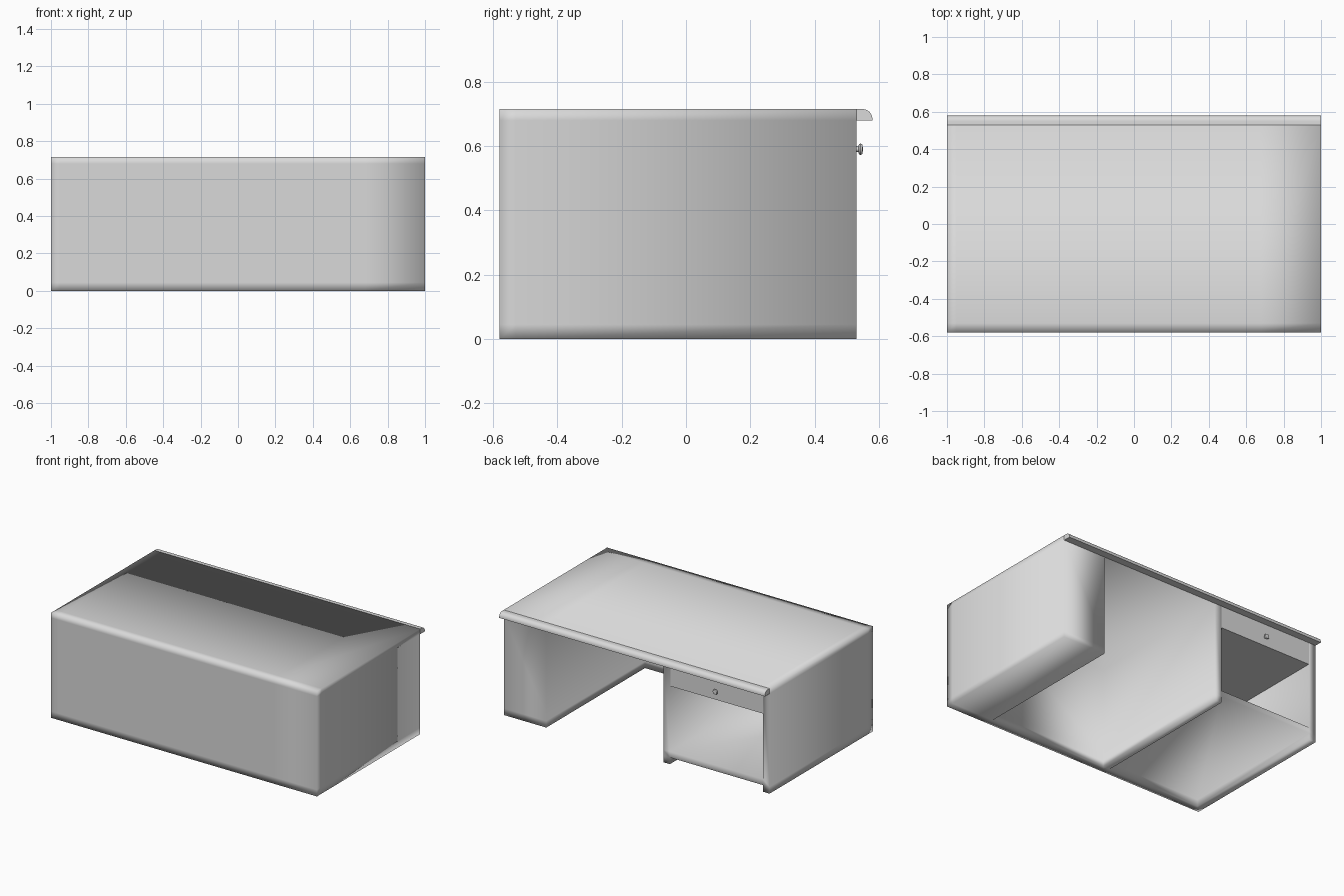
import bpy, bmesh, math
from mathutils import Vector

if "Cube" in bpy.data.objects:
    bpy.data.objects.remove(bpy.data.objects["Cube"])

grey = bpy.data.materials.new("light_grey")
grey.diffuse_color = (0.7, 0.7, 0.7, 1)
grey.use_nodes = True
grey.node_tree.nodes["Principled BSDF"].inputs["Base Color"].default_value = grey.diffuse_color


def finish(bm, name, angle=None):
    """Turn a bmesh into a named object; angle=None keeps flat faces."""
    bmesh.ops.remove_doubles(bm, verts=bm.verts, dist=1e-5)
    bmesh.ops.recalc_face_normals(bm, faces=bm.faces)
    me = bpy.data.meshes.new(name)
    bm.to_mesh(me)
    bm.free()
    ob = bpy.data.objects.new(name, me)
    me.materials.append(grey)
    bpy.context.collection.objects.link(ob)
    if angle is not None:
        bpy.ops.object.select_all(action='DESELECT')
        ob.select_set(True)
        bpy.context.view_layer.objects.active = ob
        if angle >= 180:
            bpy.ops.object.shade_smooth()
        else:
            bpy.ops.object.shade_smooth_by_angle(angle=math.radians(angle))
    return ob


# Desk body: panels laid out on a coarse grid of cells, joined into one skin
GRID = ([-1, -0.95, -0.25, -0.20, 0.68, 1],
        [-0.58, -0.53, 0.53],
        [0, 0.045, 0.085, 0.68, 0.715])
SIZE = [len(g) - 1 for g in GRID]


def solid(c):
    i, j, k = c
    if any(n < 0 or n >= s for n, s in zip(c, SIZE)):
        return False
    if j == 0 or k == 3:          # front panel and top
        return True
    if i in (0, 2, 4):            # outer wall, inner wall, solid pedestal
        return True
    return i == 1 and k == 1      # bottom shelf of the open pedestal


bm = bmesh.new()
for i in range(SIZE[0]):
    for j in range(SIZE[1]):
        for k in range(SIZE[2]):
            c = (i, j, k)
            if not solid(c):
                continue
            for axis in range(3):
                for side in (0, 1):
                    n = list(c)
                    n[axis] += 2 * side - 1
                    if solid(n):
                        continue
                    u, v = (axis + 1) % 3, (axis + 2) % 3
                    quad = []
                    for du, dv in ((0, 0), (1, 0), (1, 1), (0, 1)):
                        p = list(c)
                        p[axis] += side
                        p[u] += du
                        p[v] += dv
                        quad.append(bm.verts.new([GRID[a][p[a]] for a in range(3)]))
                    bm.faces.new(quad)
finish(bm, "desk_body", 180)

# Overhanging edge of the top, rounded on its upper side
R = 0.03
profile = [(0.53, 0.68), (0.58, 0.68)]
for s in range(7):
    a = math.pi / 2 * s / 6
    profile.append((0.58 - R + R * math.cos(a), 0.715 - R + R * math.sin(a)))
profile.append((0.53, 0.715))
bm = bmesh.new()
face = bm.faces.new([bm.verts.new((-1, y, z)) for y, z in profile])
ext = bmesh.ops.extrude_face_region(bm, geom=[face])
bmesh.ops.translate(bm, vec=(2, 0, 0),
                    verts=[g for g in ext["geom"] if isinstance(g, bmesh.types.BMVert)])
finish(bm, "top_lip", 35)

# Drawer box under the top
lo, hi = Vector((-0.948, -0.52, 0.53)), Vector((-0.252, 0.528, 0.679))
bm = bmesh.new()
bmesh.ops.create_cube(bm, size=1)
for v in bm.verts:
    v.co = (lo + hi) / 2 + Vector([v.co[a] * (hi - lo)[a] for a in range(3)])
finish(bm, "drawer")

# Turned drawer knob
bm = bmesh.new()
ring = [(0.0, 0.525), (0.008, 0.525), (0.008, 0.536), (0.015, 0.538),
        (0.018, 0.543), (0.015, 0.549), (0.0, 0.551)]
pts = [bm.verts.new((-0.6 + r, y, 0.59)) for r, y in ring]
edges = [bm.edges.new(e) for e in zip(pts, pts[1:])]
bmesh.ops.spin(bm, geom=pts + edges, cent=(-0.6, 0, 0.59), axis=(0, 1, 0),
               angle=2 * math.pi, steps=16)
finish(bm, "drawer_knob", 40)
